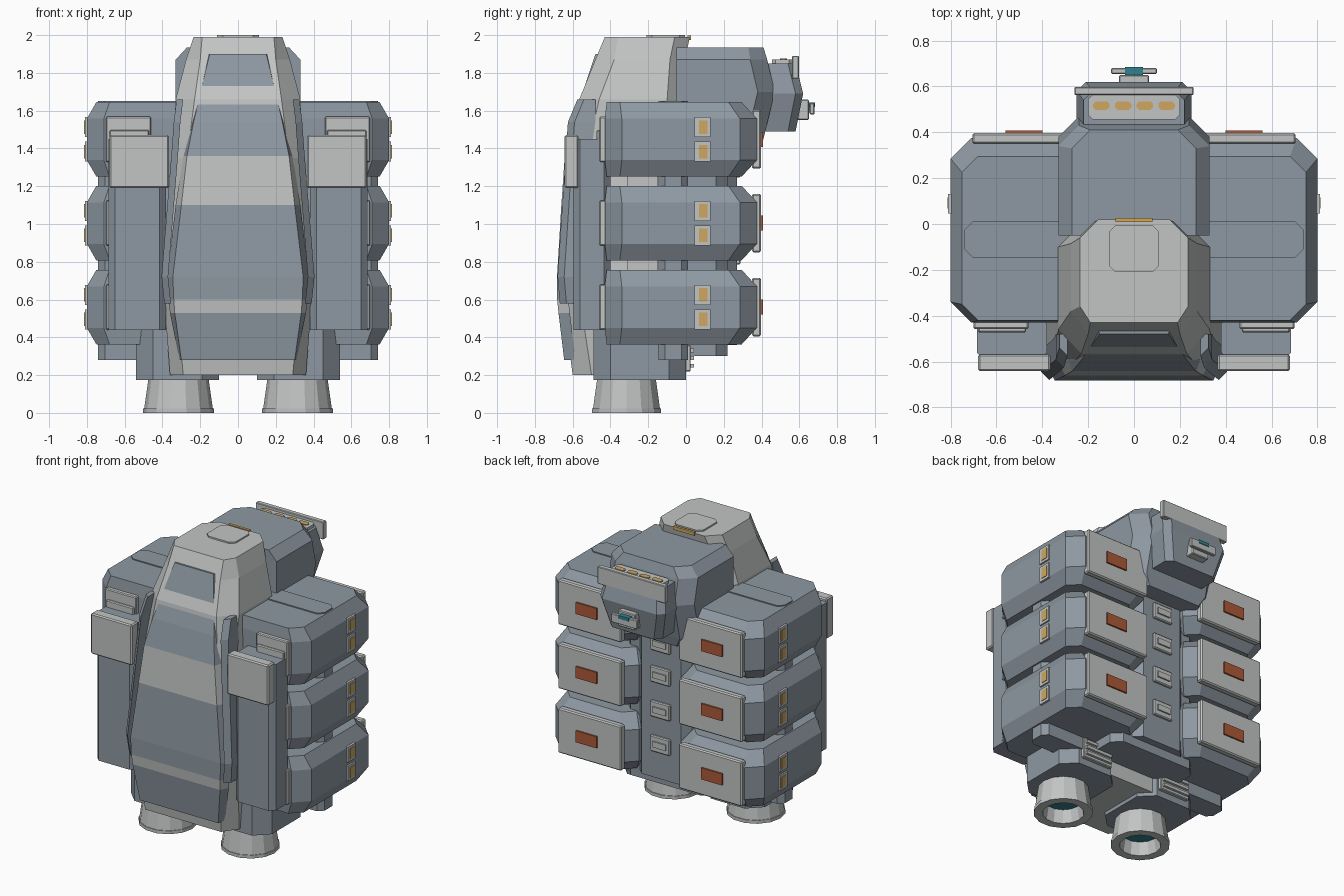
import bpy, bmesh, math


def material(name, rgb):
    m = bpy.data.materials.new(name)
    m.diffuse_color = (*rgb, 1)
    return m


HULL = material("blue_grey_hull", (0.27, 0.315, 0.36))
LIGHT = material("light_grey", (0.54, 0.56, 0.555))
AMBER = material("amber_light", (0.62, 0.39, 0.12))
RUST = material("rust_orange", (0.42, 0.10, 0.04))
TEAL = material("teal_glow", (0.03, 0.22, 0.28))


def loft(name, rings, mats, s=1, rule=None, bevel=0):
    """Skin a stack of equal-length rings, cap both ends; s=-1 mirrors in x."""
    bm = bmesh.new()
    vs = [[bm.verts.new((s * x, y, z)) for x, y, z in r] for r in rings]
    n = len(vs[0])
    for a, b in zip(vs, vs[1:]):
        for i in range(n):
            j = (i + 1) % n
            bm.faces.new((a[i], a[j], b[j], b[i]))
    bm.faces.new(vs[0])
    bm.faces.new(vs[-1])
    bmesh.ops.recalc_face_normals(bm, faces=bm.faces)
    if bevel:
        bmesh.ops.bevel(bm, geom=bm.edges[:], offset=bevel, segments=1, affect='EDGES')
    if rule:
        for f in bm.faces:
            f.material_index = rule(f.calc_center_median())
    me = bpy.data.meshes.new(name)
    bm.to_mesh(me)
    bm.free()
    for m in mats:
        me.materials.append(m)
    ob = bpy.data.objects.new(name, me)
    bpy.context.collection.objects.link(ob)
    return ob


def octa(x0, x1, y0, y1, z, c):
    return [(x0 + c, y0, z), (x1 - c, y0, z), (x1, y0 + c, z), (x1, y1 - c, z),
            (x1 - c, y1, z), (x0 + c, y1, z), (x0, y1 - c, z), (x0, y0 + c, z)]


def prism(name, x0, x1, y0, y1, z0, z1, c, mat, s=1):
    return loft(name, [octa(x0, x1, y0, y1, z, c) for z in (z0, z1)], [mat], s)


def box(name, x0, x1, y0, y1, z0, z1, mat, s=1, bevel=0):
    q = [[(x0, y0, z), (x1, y0, z), (x1, y1, z), (x0, y1, z)] for z in (z0, z1)]
    return loft(name, q, [mat], s, bevel=bevel)


# Nose shell: faceted loft, front narrower than the flanks
def shell_ring(z, w, wf, yf, ys, yb):
    c = 0.08
    return [(-wf, yf, z), (wf, yf, z), (w, ys, z), (w, yb - c, z),
            (w - c, yb, z), (c - w, yb, z), (-w, yb - c, z), (-w, ys, z)]


loft("nose_shell", [shell_ring(*a) for a in (
    (0.20, 0.36, 0.29, -0.60, -0.50, -0.02),
    (0.66, 0.395, 0.33, -0.66, -0.57, -0.02),
    (1.35, 0.345, 0.27, -0.61, -0.53, -0.02),
    (1.66, 0.33, 0.23, -0.565, -0.46, -0.02),
    (1.87, 0.275, 0.20, -0.48, -0.38, -0.005),
    (1.99, 0.235, 0.19, -0.43, -0.36, 0.02))], [LIGHT])


# Front armour panel with two light bands
def panel_ring(z, yf, wi, wo):
    return [(-wo, yf + 0.06, z), (-wi, yf, z), (wi, yf, z), (wo, yf + 0.06, z)]


loft("front_panel", [panel_ring(*a) for a in (
    (0.28, -0.645, 0.30, 0.31), (0.53, -0.675, 0.335, 0.36),
    (0.60, -0.682, 0.34, 0.37), (0.72, -0.683, 0.345, 0.375),
    (1.10, -0.66, 0.30, 0.33), (1.36, -0.642, 0.27, 0.29),
    (1.54, -0.60, 0.235, 0.25), (1.90, -0.48, 0.15, 0.165))],
    [HULL, LIGHT], rule=lambda p: int(0.53 < p.z < 0.60 or 1.10 < p.z < 1.36))

# Top hatch and its marker light
prism("top_hatch", -0.11, 0.11, -0.21, -0.005, 1.98, 2.0, 0.03, LIGHT)
box("hatch_light", -0.08, 0.08, 0.008, 0.026, 1.975, 1.998, AMBER)

# Upper rear module
def module_ring(z, w, yb, c):
    return [(-w, -0.05, z), (w, -0.05, z), (w, yb - c, z), (w - c, yb, z),
            (c - w, yb, z), (-w, yb - c, z)]


loft("upper_module", [module_ring(*a) for a in (
    (1.38, 0.27, 0.39, 0.07), (1.45, 0.33, 0.41, 0.09), (1.70, 0.33, 0.47, 0.09),
    (1.87, 0.33, 0.43, 0.09), (1.935, 0.27, 0.41, 0.08))], [HULL])

# Sensor box on the rear of the module
loft("sensor_box", [octa(-w, w, 0.38, y, z, 0.04) for z, w, y in (
    (1.49, 0.20, 0.58), (1.69, 0.25, 0.62), (1.85, 0.22, 0.58))], [HULL])
prism("sensor_top_plate", -0.20, 0.20, 0.455, 0.565, 1.84, 1.87, 0.02, LIGHT)
box("sensor_flange", -0.26, 0.26, 0.562, 0.598, 1.77, 1.89, LIGHT, bevel=0.004)
for i in range(4):
    x = -0.1425 + i * 0.095
    prism("sensor_light", x - 0.036, x + 0.036, 0.497, 0.535, 1.865, 1.876, 0.012, AMBER)
box("rear_mount", -0.065, 0.065, 0.59, 0.65, 1.55, 1.66, LIGHT, bevel=0.005)
box("rear_probe", -0.10, 0.10, 0.655, 0.68, 1.58, 1.64, LIGHT, bevel=0.004)
box("rear_probe_stem", -0.03, 0.03, 0.64, 0.66, 1.59, 1.63, LIGHT)
box("rear_probe_eye", -0.04, 0.04, 0.65, 0.684, 1.62, 1.643, TEAL)

# Central core and spine with vents
prism("core", -0.33, 0.33, -0.45, 0.22, 0.30, 1.60, 0.06, HULL)
prism("spine", -0.20, 0.20, 0.0, 0.27, 0.36, 1.45, 0.05, HULL)
for z in (0.60, 0.84, 1.08, 1.30):
    box("spine_vent", -0.075, 0.075, 0.26, 0.288, z - 0.055, z + 0.055, LIGHT, bevel=0.006)
    box("spine_vent_bar", -0.05, 0.05, 0.28, 0.298, z - 0.02, z + 0.02, LIGHT)


def circle(r, z, n=14):
    return [(0.315 + r * math.cos(2 * math.pi * i / n),
             -0.315 + r * math.sin(2 * math.pi * i / n), z) for i in range(n)]


for s in (-1, 1):
    # Blade flanking the front panel
    loft("panel_blade", [[(x - 0.035, y0, z), (x, y0 + 0.035, z), (x, y1, z), (x - 0.035, y1, z)]
                         for z, x, y0, y1 in ((0.58, 0.39, -0.668, -0.55),
                                              (0.72, 0.405, -0.68, -0.55),
                                              (1.40, 0.35, -0.635, -0.50),
                                              (1.54, 0.34, -0.625, -0.48),
                                              (1.66, 0.325, -0.575, -0.48))], [HULL], s)
    # Front side column with shoulder pad
    prism("side_column", 0.38, 0.685, -0.595, -0.40, 0.44, 1.45, 0.035, HULL, s)
    box("shoulder_pad", 0.365, 0.68, -0.642, -0.568, 1.19, 1.47, LIGHT, s, 0.008)

    # Vertical rail through the pods and light inner strut
    prism("pod_rail", 0.20, 0.74, -0.145, 0.01, 0.28, 1.652, 0.035, HULL, s)
    box("inner_strut", 0.20, 0.55, -0.31, -0.15, 0.42, 1.60, LIGHT, s)

    # Stacked cargo pods with plates and windows
    for zc in (0.56, 1.005, 1.448):
        loft("cargo_pod", [
            octa(0.22, 0.75, -0.42, 0.295, zc - 0.197, 0.07),
            octa(0.16, 0.80, -0.43, 0.375, zc - 0.11, 0.09),
            octa(0.16, 0.80, -0.43, 0.375, zc + 0.11, 0.09),
            octa(0.22, 0.75, -0.42, 0.295, zc + 0.197, 0.07)], [HULL], s)
        box("pod_back_plate", 0.22, 0.705, 0.35, 0.397, zc - 0.155, zc + 0.155, LIGHT, s, 0.008)
        box("pod_back_marker", 0.40, 0.56, 0.39, 0.408, zc - 0.04, zc + 0.04, RUST, s)
        box("pod_front_plate", 0.46, 0.70, -0.458, -0.42, zc - 0.12, zc + 0.12, LIGHT, s, 0.006)
        box("pod_front_pad", 0.47, 0.68, -0.473, -0.44, zc - 0.10, zc + 0.05, LIGHT, s, 0.006)
        for dz in (-0.065, 0.065):
            z = zc + dz
            box("window_frame", 0.79, 0.81, 0.045, 0.13, z - 0.053, z + 0.053, LIGHT, s)
            box("window_glass", 0.80, 0.814, 0.068, 0.115, z - 0.036, z + 0.036, AMBER, s)

    # Engine block, rear louvre and nozzle
    prism("engine_block", 0.10, 0.54, -0.49, 0.0, 0.175, 0.45, 0.09, HULL, s)
    box("louvre_plate", 0.20, 0.43, -0.02, 0.025, 0.22, 0.36, LIGHT, s, 0.005)
    for i in range(3):
        z = 0.25 + i * 0.04
        box("louvre_slat", 0.215, 0.415, 0.02, 0.042, z - 0.01, z + 0.01, LIGHT, s)
    loft("engine_nozzle", [circle(r, z) for r, z in (
        (0.15, 0.19), (0.16, 0.175), (0.182, 0.022), (0.187, 0.022), (0.187, 0.0),
        (0.13, 0.0), (0.115, 0.09))], [LIGHT, TEAL], s,
        rule=lambda p: int(abs(p.z - 0.09) < 0.001
                           and math.hypot(abs(p.x) - 0.315, p.y + 0.315) < 0.02))
